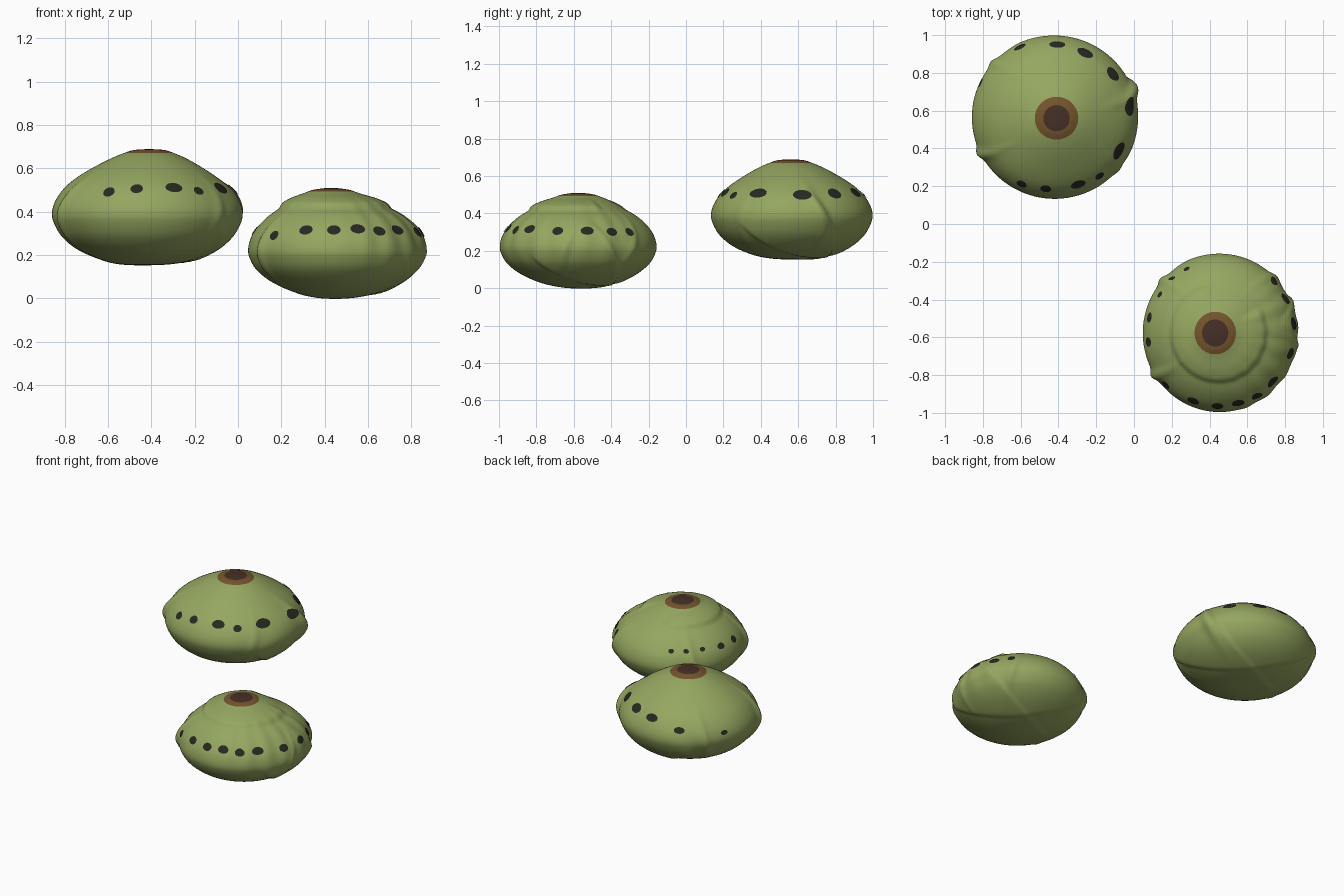
import bpy, math
from mathutils import Vector

if "Cube" in bpy.data.objects:
    bpy.data.objects.remove(bpy.data.objects["Cube"])


def material(name, rgb):
    m = bpy.data.materials.new(name)
    m.diffuse_color = (*rgb, 1)
    m.use_nodes = True
    m.node_tree.nodes["Principled BSDF"].inputs["Base Color"].default_value = m.diffuse_color
    return m


GREEN = material("leaf green", (0.30, 0.385, 0.118))
RING = material("ring brown", (0.175, 0.090, 0.026))
DARK = material("dark brown", (0.061, 0.029, 0.020))
BLACK = material("spot black", (0.021, 0.021, 0.016))
SUB, SEGS = 6, 200


def smooth(a, b, x):
    x = min(1, max(0, (x - a) / (b - a)))
    return x * x * (3 - 2 * x)


def resample(pts):
    """Smooth curve through the profile points, SUB steps per segment."""
    ext = [(-pts[1][0], pts[1][1])] + pts + [(-pts[-2][0], pts[-2][1])]
    out = []
    for i in range(len(pts) - 1):
        a, b, c, d = ext[i:i + 4]
        for k in range(SUB):
            t = k / SUB
            out.append(tuple(0.5 * (2 * b[j] + (c[j] - a[j]) * t
                       + (2 * a[j] - 5 * b[j] + 4 * c[j] - d[j]) * t * t
                       + (3 * b[j] - a[j] - 3 * c[j] + d[j]) * t ** 3) for j in (0, 1)))
    return out + [pts[-1]]


class Bud:
    # overlapping sheet edges on the underside, given as cutting planes
    planes = [Vector((0.56, 0.56, 0.61)), Vector((0.37, -0.78, -0.52))]

    def __init__(self, name, centre, scale, cap_shift, profile, folds, ledge, ripple):
        self.name, self.c, self.scale, self.cap_shift = name, Vector(centre), scale, cap_shift
        self.folds, self.ledge, self.ripple = folds, ledge, ripple
        self.prof = resample(profile)

    def point(self, az, r, z):
        h = z - self.c.z
        r0 = r
        side = smooth(0.15, 0.36, r)
        # pinched folds running up the side
        for a, width, amp, slant in self.folds:
            d = math.remainder(az - math.radians(a) - slant * h, math.tau) / math.radians(width)
            r += side * amp * math.exp(-d * d) * math.exp(-(h / 0.16) ** 2)
        # scalloped side
        mask = smooth(-1.5, -1.1, az) * (1 - smooth(0.5, 0.9, az))
        r += self.ripple * side * mask * math.sin(az * 19) * smooth(-0.15, 0.05, h)
        # raised lip of the upper sheet
        if self.ledge:
            gap = 1 - smooth(0.35, 0.6, az) * (1 - smooth(1.6, 2.0, az))
            lip = (1 - smooth(0.243, 0.262, r0)) * smooth(0.12, 0.25, r0)
            z += self.ledge * lip * gap if h > 0 else 0
        p = Vector((r * math.cos(az) * self.scale[0], r * math.sin(az) * self.scale[1], h))
        # low steps where the sheets overlap
        for n in self.planes:
            s = p.dot(n)
            back = smooth(0.0, 0.15, (p.x + p.y) * 0.7 - p.z - 0.05) * (1 - smooth(0.08, 0.16, p.z))
            p *= 1 + 0.03 * back * smooth(-0.012, 0.012, s) * math.exp(-max(s, 0) / 0.10)
        p.z += z - self.c.z - h
        # the crown sits slightly off centre
        k = 1 - smooth(0.1, 0.35, r0) if h > 0 else 0
        p.x += self.cap_shift[0] * k
        p.y += self.cap_shift[1] * k
        return self.c + p

    def build(self):
        rings = self.prof[1:-1]
        verts = [self.point(math.remainder(math.tau * j / SEGS, math.tau), r, z)
                 for r, z in rings for j in range(SEGS)]
        bottom, top = len(verts), len(verts) + 1
        verts += [self.point(0, *self.prof[0]), self.point(0, *self.prof[-1])]
        faces, mats = [], []
        n = len(rings)
        for i in range(n - 1):
            left = len(self.prof) - 1 - (i + 1)      # profile steps left to the top
            m = 2 if left <= SUB else 1 if left <= 2 * SUB else 0
            for j in range(SEGS):
                k = (j + 1) % SEGS
                faces.append((i * SEGS + j, i * SEGS + k, (i + 1) * SEGS + k, (i + 1) * SEGS + j))
                mats.append(m)
        for j in range(SEGS):
            k = (j + 1) % SEGS
            faces += [(bottom, k, j), (top, (n - 1) * SEGS + j, (n - 1) * SEGS + k)]
            mats += [0, 2]
        make(self.name, verts, faces, (GREEN, RING, DARK), mats)

    def at_height(self, z):
        """Profile radius on the upper half at height z."""
        for (r0, z0), (r1, z1) in zip(self.prof, self.prof[1:]):
            if z0 <= z <= z1:
                return r0 + (r1 - r0) * (z - z0) / max(z1 - z0, 1e-6)
        return 0

    def spots(self, items):
        verts, faces = [], []
        for az, z, w, h in items:
            base, count = len(verts), 20
            az = math.radians(az)
            r = self.at_height(z)
            for f in (0, 0.5, 1):
                for j in range(count if f else 1):
                    t = math.tau * j / count
                    zz = z + f * h * math.sin(t)
                    p = self.point(math.remainder(az + f * w * math.cos(t) / r, math.tau),
                                   self.at_height(zz), zz)
                    verts.append(p + (p - self.c).normalized() * 0.004)
            for j in range(count):
                k = (j + 1) % count
                a, b = base + 1 + j, base + 1 + k
                faces += [(base, a, b), (a, a + count, b + count, b)]
        make(self.name + "_spots", verts, faces, (BLACK,), [0] * len(faces))


def make(name, verts, faces, materials, mats):
    me = bpy.data.meshes.new(name)
    me.from_pydata([tuple(v) for v in verts], [], faces)
    for m in materials:
        me.materials.append(m)
    for p, m in zip(me.polygons, mats):
        p.material_index = m
        p.use_smooth = True
    ob = bpy.data.objects.new(name, me)
    bpy.context.collection.objects.link(ob)


# Rear, higher bud
rear = Bud("rear_bud", (-0.42, 0.565, 0.395), (1.0, 0.985), (0.01, -0.005),
           [(0, 0.155), (0.12, 0.160), (0.22, 0.181), (0.32, 0.225), (0.39, 0.282),
            (0.428, 0.345), (0.438, 0.395), (0.422, 0.45), (0.38, 0.51), (0.32, 0.56),
            (0.24, 0.61), (0.17, 0.647), (0.115, 0.670), (0.07, 0.684), (0, 0.688)],
           [(206, 4, 0.02, 0.6), (138, 4, 0.014, -0.5), (20, 5, 0.022, -0.8),
            (-40, 4, 0.008, 0.5)], 0, 0.0)
rear.build()
rear.spots([(-116, 0.49, 0.028, 0.021), (-97, 0.505, 0.029, 0.02), (-71, 0.51, 0.04, 0.021),
            (-53, 0.495, 0.026, 0.018), (-28, 0.507, 0.05, 0.024), (8, 0.497, 0.048, 0.026),
            (37, 0.505, 0.042, 0.026), (65, 0.51, 0.045, 0.023), (88, 0.50, 0.042, 0.02),
            (116, 0.46, 0.034, 0.018), (155, 0.43, 0.024, 0.014)])

# Front, lower bud with a raised upper sheet
front = Bud("front_bud", (0.455, -0.577, 0.23), (0.995, 1.02), (-0.025, 0.0),
            [(0, 0.0), (0.1, 0.007), (0.2, 0.03), (0.3, 0.075), (0.37, 0.130),
             (0.403, 0.185), (0.41, 0.23), (0.395, 0.285), (0.36, 0.337), (0.31, 0.383),
             (0.25, 0.42), (0.18, 0.462), (0.11, 0.492), (0.07, 0.503), (0, 0.51)],
            [(138, 4, 0.016, -0.4), (212, 4, 0.02, 0.4), (45, 4, 0.012, 0.8),
             (-8, 3, 0.010, 0.8)], 0.016, 0.004)
front.build()
front.spots([(a, z, w, 0.021) for a, z, w in (
    (-137, 0.29, 0.026), (-112, 0.315, 0.033), (-92, 0.315, 0.031), (-75, 0.32, 0.034),
    (-59, 0.31, 0.03), (-42, 0.315, 0.036), (-16, 0.305, 0.03), (7, 0.305, 0.034),
    (27, 0.30, 0.032), (43, 0.30, 0.024))]
    + [(a, z, 0.017, 0.012) for a, z in ((118, 0.32), (132, 0.32), (148, 0.32))]
    + [(168, 0.31, 0.027, 0.017), (187, 0.31, 0.025, 0.02)])
